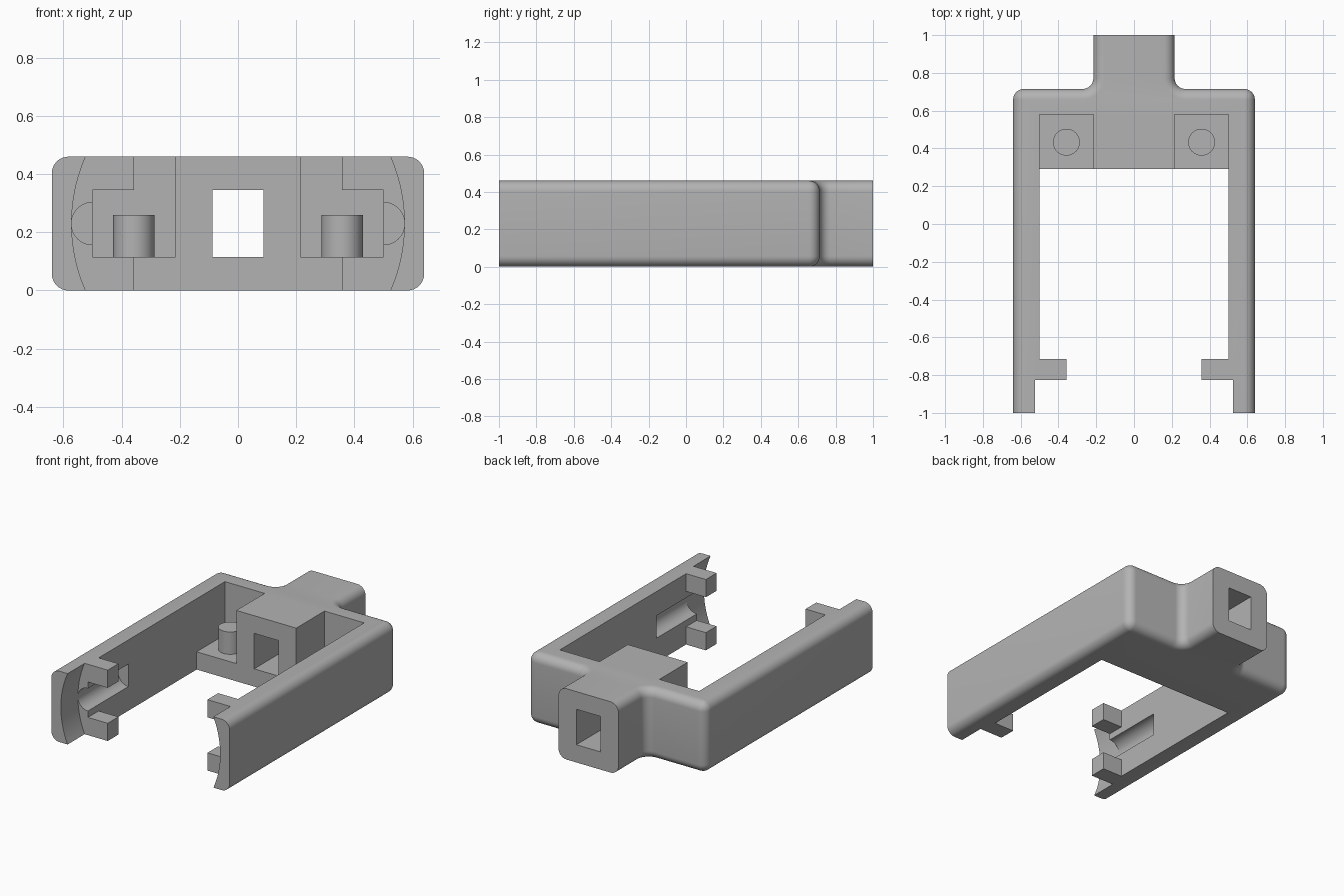
import bpy, bmesh, math

if "Cube" in bpy.data.objects:
    bpy.data.objects.remove(bpy.data.objects["Cube"])

HEIGHT, ROUND, STEPS = 0.46, 0.057, 8
MID = HEIGHT / 2

plastic = bpy.data.materials.new("grey plastic")
plastic.diffuse_color = (0.45, 0.45, 0.45, 1)
plastic.use_nodes = True
plastic.node_tree.nodes["Principled BSDF"].inputs["Base Color"].default_value = plastic.diffuse_color


def finish(name, bm):
    """Turn a bmesh into a named object."""
    bmesh.ops.recalc_face_normals(bm, faces=bm.faces)
    mesh = bpy.data.meshes.new(name)
    bm.to_mesh(mesh)
    bm.free()
    mesh.materials.append(plastic)
    obj = bpy.data.objects.new(name, mesh)
    bpy.context.collection.objects.link(obj)
    return obj


def box(name, x0, x1, y0, y1, z0, z1):
    bm = bmesh.new()
    bmesh.ops.create_cube(bm, size=1)
    for v in bm.verts:
        v.co = ((x0 + x1) / 2 + v.co.x * (x1 - x0),
                (y0 + y1) / 2 + v.co.y * (y1 - y0),
                (z0 + z1) / 2 + v.co.z * (z1 - z0))
    return finish(name, bm)


def cylinder(name, radius, length, location, along_y=False, sides=48):
    bm = bmesh.new()
    bmesh.ops.create_cone(bm, cap_ends=True, segments=sides,
                          radius1=radius, radius2=radius, depth=length)
    obj = finish(name, bm)
    for v in obj.data.vertices:
        x, y, z = v.co
        if along_y:
            y, z = -z, y
        v.co = (x + location[0], y + location[1], z + location[2])
    return obj


def smooth(obj):
    obj.data.shade_smooth()
    obj.data.set_sharp_from_angle(angle=math.radians(30))


def outline(inset):
    """Body outline with rounded shoulders, moved inward by inset."""
    half = [(0.64 - inset, -1)]
    for i in range(STEPS + 1):          # outer shoulder
        a = math.pi / 2 * i / STEPS
        r = ROUND - inset
        half.append((0.64 - ROUND + r * math.cos(a), 0.715 - ROUND + r * math.sin(a)))
    for i in range(STEPS + 1):          # hollow corner beside the stem
        a = -math.pi / 2 * (1 + i / STEPS)
        r = ROUND + inset
        half.append((0.215 + ROUND + r * math.cos(a), 0.715 + ROUND + r * math.sin(a)))
    half.append((0.215 - inset, 1))
    return half + [(-x, y) for x, y in reversed(half)]


# Body: stacked outlines give the rounded top and bottom rims
levels = []
for i in range(STEPS + 1):
    a = math.pi / 2 * i / STEPS
    levels.append((ROUND * (1 - math.sin(a)), ROUND * (1 - math.cos(a))))
levels += [(inset, HEIGHT - z) for inset, z in reversed(levels)]
bm = bmesh.new()
rings = [[bm.verts.new((x, y, z)) for x, y in outline(inset)] for inset, z in levels]
for low, high in zip(rings, rings[1:]):
    for k in range(len(low)):
        n = (k + 1) % len(low)
        bm.faces.new((low[k], low[n], high[n], high[k]))
bm.faces.new(rings[0])
bm.faces.new(rings[-1])
bmesh.ops.remove_doubles(bm, verts=bm.verts, dist=1e-5)
body = finish("frame_body", bm)

# Cutters: opening, stem hole, curved arm ends, pockets and side grooves
cutters = [
    box("opening_cutter", -0.5, 0.5, -1.2, 0.29, -0.2, 0.7),
    box("stem_hole_cutter", -0.087, 0.087, 0.1, 1.2, 0.115, 0.345),
    cylinder("arm_end_cutter", 0.572, 0.375, (0, -1.0125, MID), True, 128),
]
for s in (-1, 1):
    xs = sorted((s * 0.215, s * 0.5))
    cutters.append(box("pocket_cutter", *xs, 0.2, 0.58, 0.115, 0.7))
    cutters.append(cylinder("groove_cutter", 0.073, 0.5, (s * 0.5, -0.66, MID), True))
for cutter in cutters:
    mod = body.modifiers.new("cut", 'BOOLEAN')
    mod.operation, mod.solver, mod.object = 'DIFFERENCE', 'EXACT', cutter
bpy.context.view_layer.update()
evaluated = body.evaluated_get(bpy.context.evaluated_depsgraph_get())
body.data = bpy.data.meshes.new_from_object(evaluated)
body.modifiers.clear()
for cutter in cutters:
    bpy.data.objects.remove(cutter)
smooth(body)

# Pins in the pockets and retaining tabs on the arms
for s, side in ((-1, "left"), (1, "right")):
    smooth(cylinder(f"{side}_pin", 0.071, 0.155, (s * 0.358, 0.433, 0.1825)))
    xs = sorted((s * 0.358, s * 0.5))
    box(f"{side}_lower_tab", *xs, -0.825, -0.715, 0, 0.115)
    box(f"{side}_upper_tab", *xs, -0.825, -0.715, 0.345, HEIGHT)
